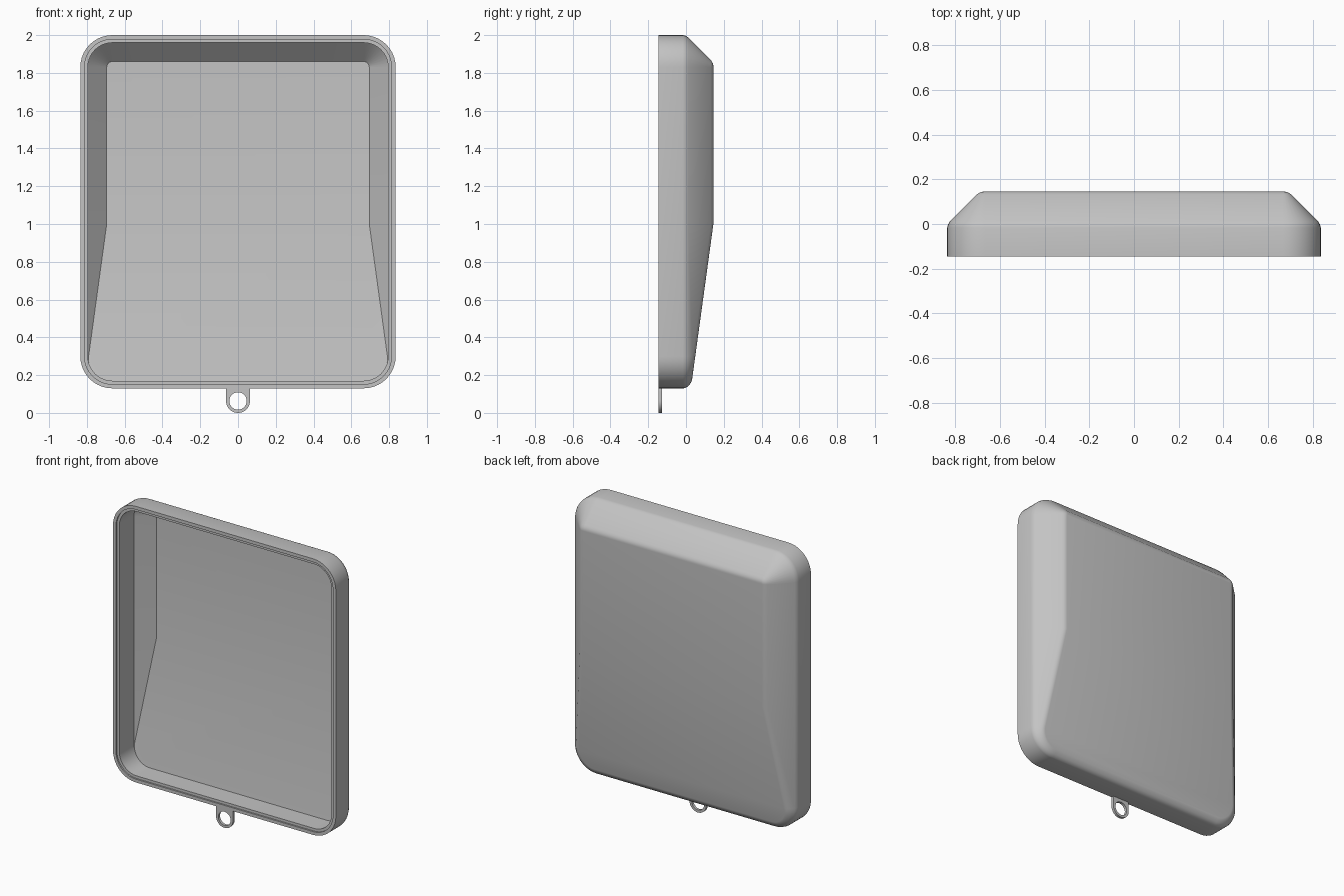
import bpy, bmesh, math
from mathutils import Vector

if "Cube" in bpy.data.objects:
    bpy.data.objects.remove(bpy.data.objects["Cube"])

grey = bpy.data.materials.new("plain grey")
grey.diffuse_color = (0.55, 0.55, 0.55, 1)
grey.use_nodes = True
grey.node_tree.nodes["Principled BSDF"].inputs["Base Color"].default_value = grey.diffuse_color

X, Z0, Z1, R = 0.835, 0.13, 2.0, 0.17   # outline half width, bottom, top, corner radius
FRONT, BACK, FOLD = -0.145, 0.145, 1.0  # rim plane, back plane, height where the back folds
SLOPE = 0.137
SEG = 10


def back_y(z):
    """Back surface: flat above the fold, leaning forward below it."""
    return BACK - SLOPE * max(0.0, FOLD - z)


def outline():
    """Rounded rectangle as (x, z, normal x, normal z), with a point at the fold on each side."""
    pts = []
    corners = [(X - R, Z1 - R, 0), (-X + R, Z1 - R, 90), (-X + R, Z0 + R, 180), (X - R, Z0 + R, 270)]
    for i, (cx, cz, start) in enumerate(corners):
        for k in range(SEG + 1):
            a = math.radians(start + 90 * k / SEG)
            n = (math.cos(a), math.sin(a))
            pts.append((cx + R * n[0], cz + R * n[1], n[0], n[1]))
        if i == 1:
            pts.append((-X, FOLD, -1, 0))
    pts.append((X, FOLD, 1, 0))
    return pts


def column(x, z, nx, nz):
    """Section through the shell at one outline point, from the outer back to the inner floor."""
    def at(d, y=None):
        zz = z - nz * d
        return Vector((x - nx * d, back_y(zz) if y is None else y, zz))
    d_out, d_in = 0.1, 0.1
    for _ in range(12):
        d_out = back_y(z - nz * d_out)                          # 45 degree chamfer meets back
        d_in = max(0.04, back_y(z - nz * d_in) - 0.005)         # inner chamfer meets floor
    s = min(0.014, d_out * 0.4)
    w = min(0.012, d_out * 0.3)
    floor_y = back_y(z - nz * d_in) - 0.025
    return [
        at(d_out + 1.3 * s),                                    # rounded back edge
        at(d_out + 0.4 * s, back_y(z - nz * (d_out + 0.4 * s)) - 0.15 * s),
        at(d_out - 0.3 * s, d_out - 0.55 * s),
        at(d_out - s, d_out - s),
        at(w, w), at(0.3 * w, -0.25 * w), at(0, -1.4 * w),      # rounded shoulder
        at(0, FRONT), at(0.022, FRONT),                         # rim
        at(0.022, FRONT + 0.01), at(0.04, FRONT + 0.01),        # step inside the rim
        at(0.04, min(0.02, floor_y)), at(d_in, floor_y),        # inner wall and chamfer
    ]


def finish(bm, name):
    bmesh.ops.remove_doubles(bm, verts=bm.verts, dist=0.0002)
    bmesh.ops.recalc_face_normals(bm, faces=bm.faces)
    mesh = bpy.data.meshes.new(name)
    bm.to_mesh(mesh)
    bm.free()
    mesh.materials.append(grey)
    ob = bpy.data.objects.new(name, mesh)
    bpy.context.collection.objects.link(ob)
    bpy.ops.object.select_all(action='DESELECT')
    ob.select_set(True)
    bpy.context.view_layer.objects.active = ob
    bpy.ops.object.shade_smooth_by_angle(angle=math.radians(33))
    return ob


# Hollow shell: one wall section swept round the outline, closed by folded panels
bm = bmesh.new()
cols = [[bm.verts.new(p) for p in column(*o)] for o in outline()]
for i, a in enumerate(cols):
    b = cols[(i + 1) % len(cols)]
    for j in range(len(a) - 1):
        bm.faces.new((a[j], a[j + 1], b[j + 1], b[j]))
for level in (0, -1):
    ring = [c[level] for c in cols]
    bm.faces.new([v for v in ring if v.co.z > FOLD - 1e-4])
    bm.faces.new([v for v in ring if v.co.z < FOLD + 1e-4])
finish(bm, "tray_shell")

# Hanging tab: round end with a hole, square where it joins the shell
bm = bmesh.new()
CZ, RO, RI, TOP, N = 0.063, 0.063, 0.046, 0.14, 48
loops = []
for i in range(N):
    a = 2 * math.pi * i / N
    c, s = math.cos(a), math.sin(a)
    k = RO
    if s > 1e-6:
        k = min((TOP - CZ) / s, RO / max(abs(c), 1e-6))
    loops.append([bm.verts.new((r * c, y, CZ + r * s))
                  for r, y in ((RI, FRONT), (k, FRONT), (k, FRONT + 0.018), (RI, FRONT + 0.018))])
for i, a in enumerate(loops):
    b = loops[(i + 1) % N]
    for j in range(4):
        m = (j + 1) % 4
        bm.faces.new((a[j], a[m], b[m], b[j]))
finish(bm, "hanging_tab")
